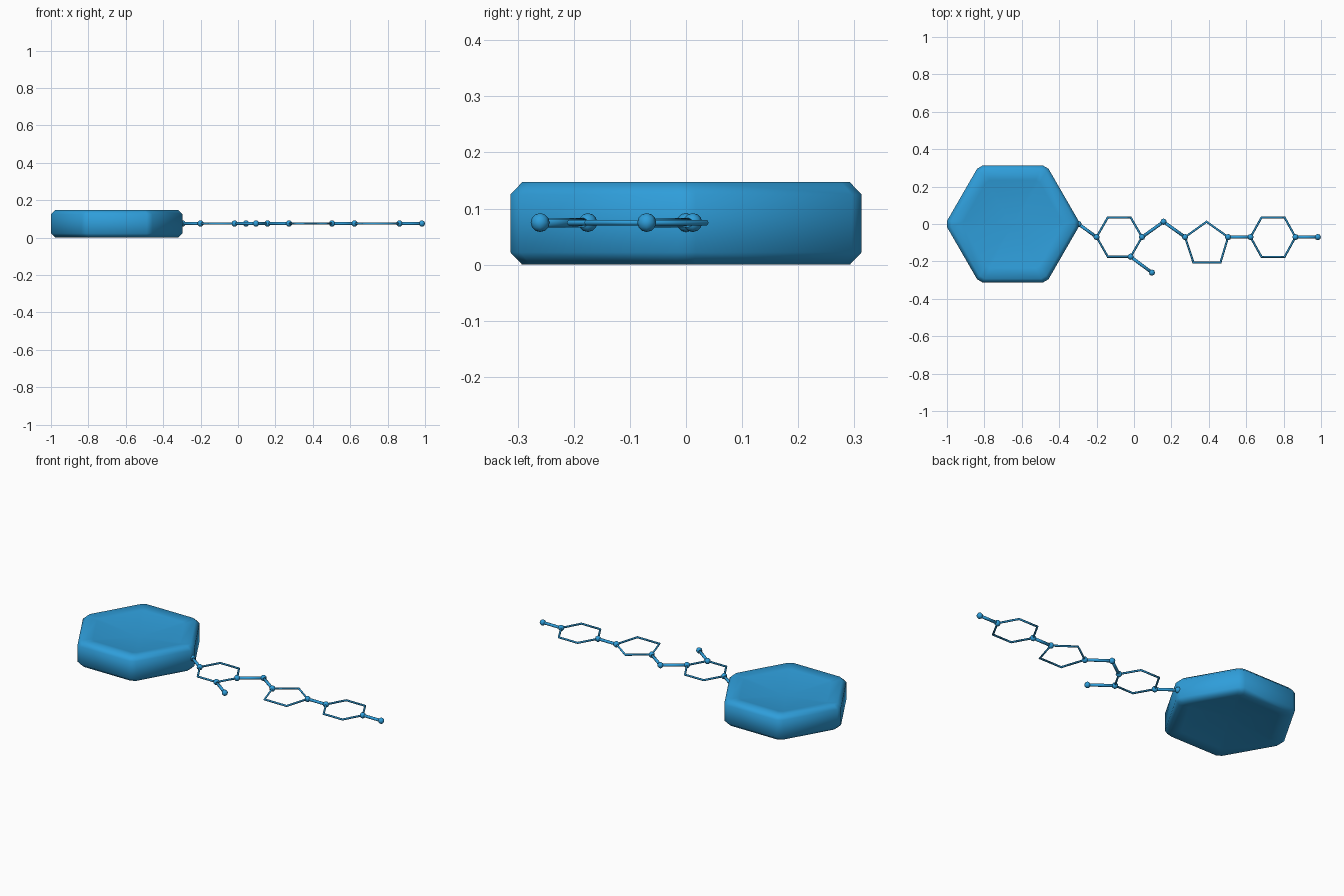
import bpy, bmesh, math
from mathutils import Vector

if "Cube" in bpy.data.objects:
    bpy.data.objects.remove(bpy.data.objects["Cube"])

Z = 0.075          # height of the chain plane
blue = bpy.data.materials.new("sky_blue")
blue.diffuse_color = (0.028, 0.34, 0.70, 1)
blue.use_nodes = True
blue.node_tree.nodes["Principled BSDF"].inputs["Base Color"].default_value = blue.diffuse_color


def finish(name, bm):
    bmesh.ops.recalc_face_normals(bm, faces=bm.faces)
    me = bpy.data.meshes.new(name)
    bm.to_mesh(me)
    bm.free()
    for p in me.polygons:
        p.use_smooth = True
    me.materials.append(blue)
    ob = bpy.data.objects.new(name, me)
    bpy.context.collection.objects.link(ob)
    return ob


def hex_ring(bm, cx, apothem, cut, z):
    """Hexagon with slightly clipped corners, 12 points."""
    r = apothem / math.cos(math.pi / 6)
    c = [Vector((cx + r * math.cos(i * math.pi / 3), r * math.sin(i * math.pi / 3), z))
         for i in range(6)]
    pts = []
    for i in range(6):
        for nb in (c[i - 1], c[(i + 1) % 6]):
            pts.append(bm.verts.new(c[i] + (nb - c[i]).normalized() * cut))
    return pts


# Thick hexagonal disc: chamfered rim with a shallow dish on both sides
H = 0.147
bm = bmesh.new()
half = [(0.235, 0.014, 0.138), (0.292, 0.018, H), (0.313, 0.02, H - 0.022)]
profile = half + [(a, c, H - z) for a, c, z in reversed(half)]
rings = [hex_ring(bm, -0.648, *p) for p in profile]
for a, b in zip(rings, rings[1:]):
    for i in range(12):
        j = (i + 1) % 12
        bm.faces.new((a[i], a[j], b[j], b[i]))
for ring, z in ((rings[0], 0.105), (rings[-1], H - 0.105)):
    mid = bm.verts.new((-0.648, 0, z))
    for i in range(12):
        bm.faces.new((ring[i], ring[(i + 1) % 12], mid))
finish("hexagon_disc", bm)

# Thin wire rings of the chain
ring_a = [(-.20, -.07), (-.14, .035), (-.018, .035), (.043, -.07), (-.018, -.175), (-.14, -.175)]
ring_b = [(.273, -.07), (.388, .012), (.503, -.07), (.462, -.207), (.318, -.207)]
ring_c = [(.623, -.07), (.682, .035), (.805, .035), (.863, -.07), (.805, -.176), (.682, -.176)]


def wire_loop(name, pts, radius=0.0055, sides=6):
    """Mitred closed tube through the points."""
    bm = bmesh.new()
    p = [Vector((x, y, Z)) for x, y in pts]
    n = len(p)
    loops = []
    for i in range(n):
        d0 = (p[i] - p[i - 1]).normalized()
        d1 = (p[(i + 1) % n] - p[i]).normalized()
        n0 = Vector((-d0.y, d0.x, 0))
        out = (n0 + Vector((-d1.y, d1.x, 0))).normalized()
        out /= out.dot(n0)
        loops.append([bm.verts.new(p[i] + out * radius * math.cos(k * math.tau / sides)
                                   + Vector((0, 0, radius * math.sin(k * math.tau / sides))))
                      for k in range(sides)])
    for i in range(n):
        a, b = loops[i], loops[(i + 1) % n]
        for k in range(sides):
            m = (k + 1) % sides
            bm.faces.new((a[k], a[m], b[m], b[k]))
    finish(name, bm)


for name, pts in (("six_ring_near", ring_a), ("five_ring", ring_b), ("six_ring_far", ring_c)):
    wire_loop(name, pts)

# Rods joining the rings, with a bead at each end
rods = [((-.297, 0), ring_a[0]), (ring_a[3], (.158, .012)), ((.158, .012), ring_b[0]),
        (ring_a[4], (.096, -.26)), (ring_b[2], ring_c[0]), (ring_c[3], (.983, -.07))]
for i, (a, b) in enumerate(rods):
    a, b = Vector((*a, Z)), Vector((*b, Z))
    bm = bmesh.new()
    bmesh.ops.create_cone(bm, cap_ends=True, segments=8, radius1=0.0085, radius2=0.0085,
                          depth=(b - a).length)
    ob = finish(f"rod_{i}", bm)
    ob.location = (a + b) / 2
    ob.rotation_euler = (b - a).to_track_quat('Z', 'Y').to_euler()

for i, (x, y) in enumerate(sorted({e for rod in rods for e in rod})):
    bm = bmesh.new()
    bmesh.ops.create_uvsphere(bm, u_segments=8, v_segments=6, radius=0.0168)
    finish(f"bead_{i}", bm).location = (x, y, Z)
